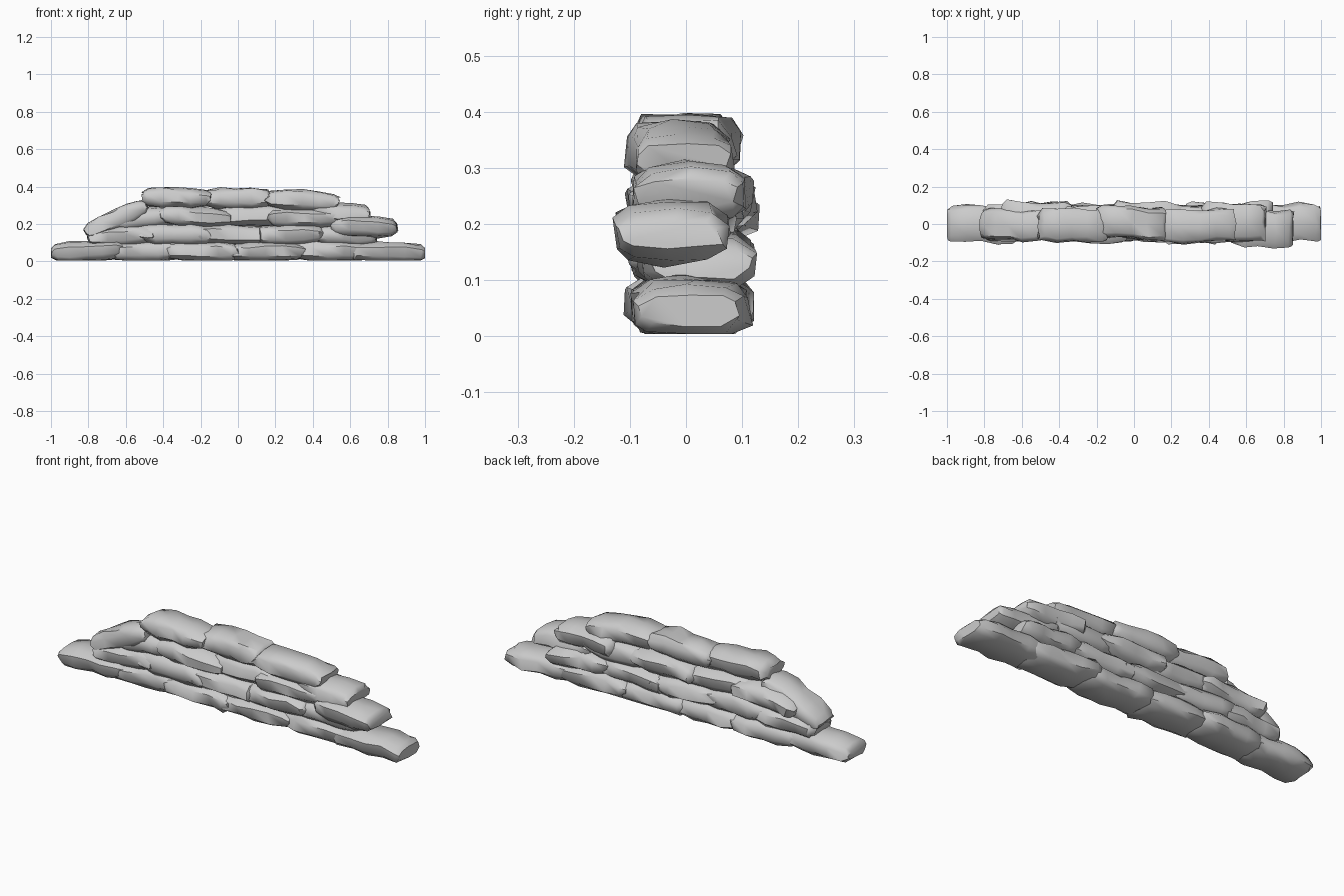
import bpy, bmesh, math, random
from mathutils import Matrix, Vector

if "Cube" in bpy.data.objects:
    bpy.data.objects.remove(bpy.data.objects["Cube"])

random.seed(7)

# stations along a bag: position, width factor, height factor
STATIONS = [(-1.0, 0.80, 0.42), (-0.86, 0.96, 0.80), (-0.45, 1.0, 1.0),
            (0.0, 0.98, 1.0), (0.45, 1.0, 1.0), (0.86, 0.98, 0.82), (1.0, 0.90, 0.48)]
SIDES = 10


def power(v, e):
    return math.copysign(abs(v) ** e, v)


def sandbag(name, x0, x1, z0, z1, y=0.0, width=0.195, height=0.108, yaw=0.0, jitter=0.009):
    """Soft bag laid from (x0, z0) to (x1, z1), measured at its centre line."""
    bm = bmesh.new()
    half = math.hypot(x1 - x0, z1 - z0) / 2
    rings = []
    for t, fw, fh in STATIONS:
        ring = []
        dy = random.uniform(-jitter, jitter)
        for i in range(SIDES):
            a = 2 * math.pi * (i + 0.5) / SIDES
            p = Vector((t * half,
                        dy + power(math.cos(a), 0.7) * width / 2 * fw,
                        power(math.sin(a), 0.7) * height / 2 * fh))
            p += Vector((random.uniform(-1, 1), random.uniform(-1, 1), random.uniform(-0.6, 0.6))) * jitter
            ring.append(bm.verts.new(p))
        rings.append(ring)
    for a, b in zip(rings, rings[1:]):
        for i in range(SIDES):
            j = (i + 1) % SIDES
            bm.faces.new((a[i], a[j], b[j], b[i]))
    bm.faces.new(rings[0])
    bm.faces.new(rings[-1])
    bmesh.ops.recalc_face_normals(bm, faces=bm.faces)
    tilt = math.atan2(z1 - z0, x1 - x0)
    bm.transform(Matrix.Translation(((x0 + x1) / 2, y, (z0 + z1) / 2))
                 @ Matrix.Rotation(math.radians(yaw), 4, 'Z')
                 @ Matrix.Rotation(-tilt, 4, 'Y'))
    # bags flatten against the ground
    for v in bm.verts:
        v.co.z = max(v.co.z, 0.004)
        v.co.x = max(-1.0, min(1.0, v.co.x))
    mesh = bpy.data.meshes.new(name)
    bm.to_mesh(mesh)
    bm.free()
    ob = bpy.data.objects.new(name, mesh)
    bpy.context.collection.objects.link(ob)
    bpy.ops.object.select_all(action='DESELECT')
    ob.select_set(True)
    bpy.context.view_layer.objects.active = ob
    bpy.ops.object.shade_smooth_by_angle(angle=math.radians(50))
    return ob


# each course: x start, x end, z start, z end, y, yaw
COURSES = {
    "bottom_bag": [
        (-1.00, -0.62, 0.045, 0.065, 0.00, 0), (-0.70, -0.32, 0.055, 0.055, 0.01, 2),
        (-0.38, 0.00, 0.055, 0.05, 0.005, -2), (-0.05, 0.35, 0.05, 0.055, 0.005, 1),
        (0.28, 0.68, 0.06, 0.05, 0.01, -3), (0.60, 1.00, 0.055, 0.045, 0.01, 1)],
    "second_bag": [
        (-0.80, -0.44, 0.12, 0.15, 0.01, 2), (-0.54, -0.14, 0.15, 0.14, 0.00, -2),
        (-0.24, 0.14, 0.15, 0.135, 0.01, 2), (0.06, 0.46, 0.135, 0.145, 0.005, -2),
        (0.38, 0.74, 0.145, 0.13, 0.015, 2), (0.50, 0.85, 0.195, 0.18, -0.02, -4)],
    "third_bag": [
        (-0.70, -0.34, 0.21, 0.245, 0.02, -2), (-0.42, -0.04, 0.25, 0.225, 0.00, 2),
        (-0.12, 0.26, 0.24, 0.245, 0.015, -2), (0.16, 0.54, 0.235, 0.23, 0.00, 2),
        (0.36, 0.70, 0.26, 0.25, 0.01, -2)],
    "top_bag": [
        (-0.51, -0.15, 0.345, 0.335, -0.005, 0), (-0.20, 0.18, 0.335, 0.34, 0.005, -1),
        (0.15, 0.54, 0.335, 0.315, -0.015, 1)],
}
for name, bags in COURSES.items():
    for k, (x0, x1, z0, z1, y, yaw) in enumerate(bags):
        w = 0.18 if name == "top_bag" else 0.2
        sandbag(f"{name}_{k + 1}", x0, x1, z0, z1, y, w, 0.115, yaw)

# slumped bag leaning on the left end
sandbag("leaning_bag", -0.81, -0.49, 0.15, 0.295, -0.005, 0.17, 0.115)
